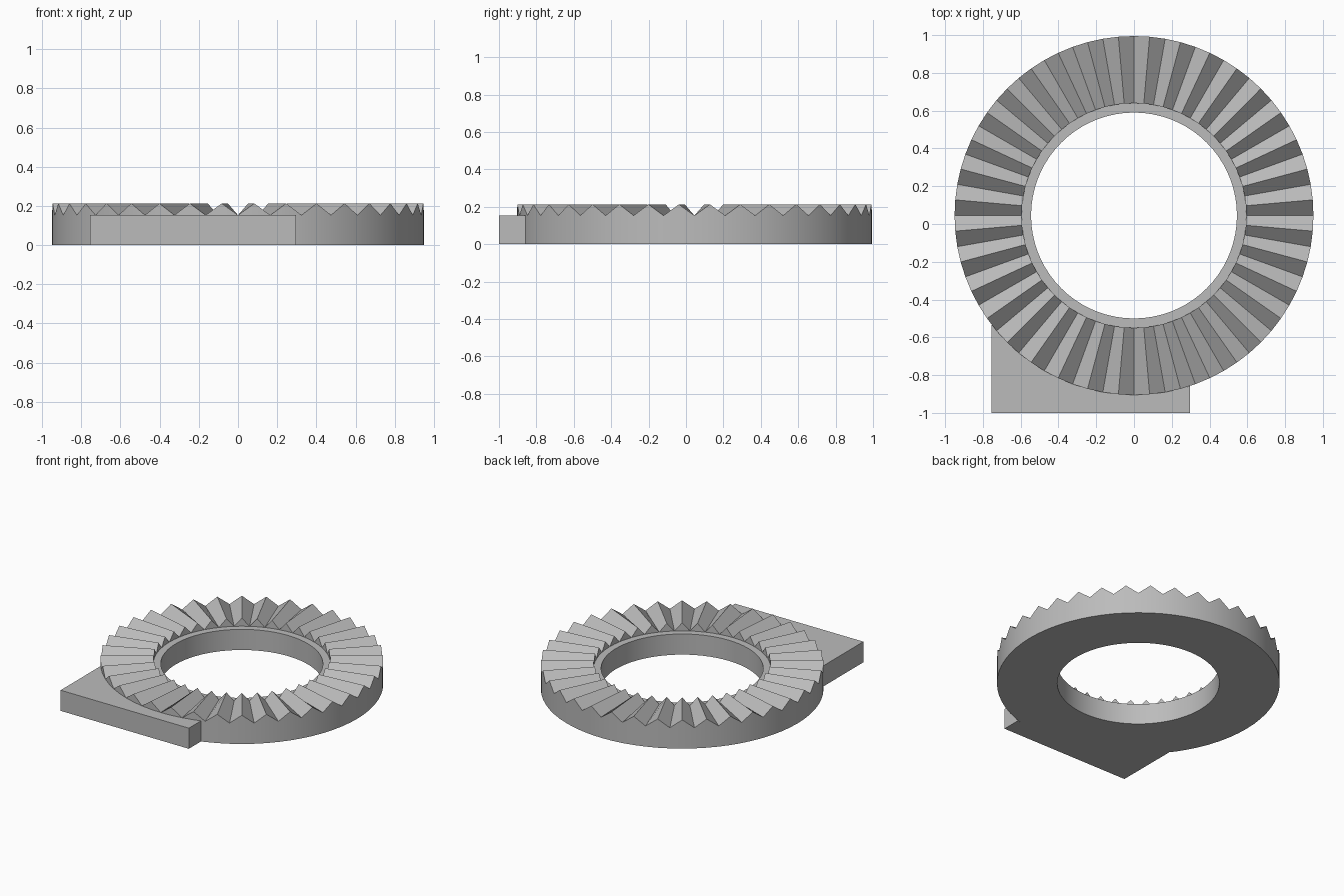
import bpy, bmesh
from math import sin, cos, radians, acos, tau

cube = bpy.data.objects.get("Cube")
if cube:
    bpy.data.objects.remove(cube, do_unlink=True)

TEETH = 36
OUTER, TOOTH_INNER, HOLE = 0.95, 0.595, 0.545
VALLEY, PEAK = 0.153, 0.213
CENTRE_Y = 0.045

grey = bpy.data.materials.new("plain grey")
grey.use_nodes = True
colour = (0.5, 0.5, 0.5, 1)
grey.diffuse_color = colour
grey.node_tree.nodes["Principled BSDF"].inputs["Base Color"].default_value = colour


def finish(name, bm):
    """Clean the mesh and make a shaded object of it."""
    bmesh.ops.remove_doubles(bm, verts=bm.verts, dist=0.0001)
    bmesh.ops.recalc_face_normals(bm, faces=bm.faces)
    mesh = bpy.data.meshes.new(name)
    bm.to_mesh(mesh)
    bm.free()
    mesh.materials.append(grey)
    obj = bpy.data.objects.new(name, mesh)
    bpy.context.collection.objects.link(obj)
    bpy.ops.object.select_all(action='DESELECT')
    obj.select_set(True)
    bpy.context.view_layer.objects.active = obj
    bpy.ops.object.shade_smooth_by_angle(angle=radians(20))
    return obj


def polar(radius, angle):
    return radius * cos(angle), CENTRE_Y + radius * sin(angle)


# Toothed ring: one cross-section per valley and per ridge, joined round the circle
bm = bmesh.new()
steps = TEETH * 2
sections = []
for i in range(steps):
    top = PEAK if i % 2 else VALLEY
    profile = [(HOLE, 0), (OUTER, 0), (OUTER, top), (TOOTH_INNER, top)]
    if i % 2:
        profile.append((TOOTH_INNER, VALLEY))
    profile.append((HOLE, VALLEY))
    sections.append([bm.verts.new((*polar(r, tau * i / steps), z)) for r, z in profile])
for i in range(steps):
    a, b = sections[i], sections[(i + 1) % steps]
    for k in range(3):
        bm.faces.new((a[k], a[k + 1], b[k + 1], b[k]))
    ridge, valley = (a, b) if i % 2 else (b, a)
    bm.faces.new((ridge[3], ridge[4], valley[3]))           # inner end of tooth
    bm.faces.new((ridge[4], ridge[5], valley[4], valley[3]))  # inner rim
    bm.faces.new((a[-1], a[0], b[0], b[-1]))                # hole wall
finish("toothed_ring", bm)

# Corner plate: straight front and sides, hollowed to fit the ring
LEFT, RIGHT, FRONT = -0.755, 0.297, -1.0
start, end = tau - acos(LEFT / OUTER), tau - acos(RIGHT / OUTER)
arc = [start] + [radians(a) for a in range(235, 290, 5)] + [end]
outline = [(RIGHT, FRONT), (LEFT, FRONT)] + [polar(OUTER, a) for a in arc]
bm = bmesh.new()
base = bm.faces.new([bm.verts.new((x, y, 0)) for x, y in outline])
raised = bmesh.ops.extrude_face_region(bm, geom=[base], use_keep_orig=True)
bmesh.ops.translate(bm, vec=(0, 0, VALLEY),
                    verts=[v for v in raised["geom"] if isinstance(v, bmesh.types.BMVert)])
finish("corner_plate", bm)
